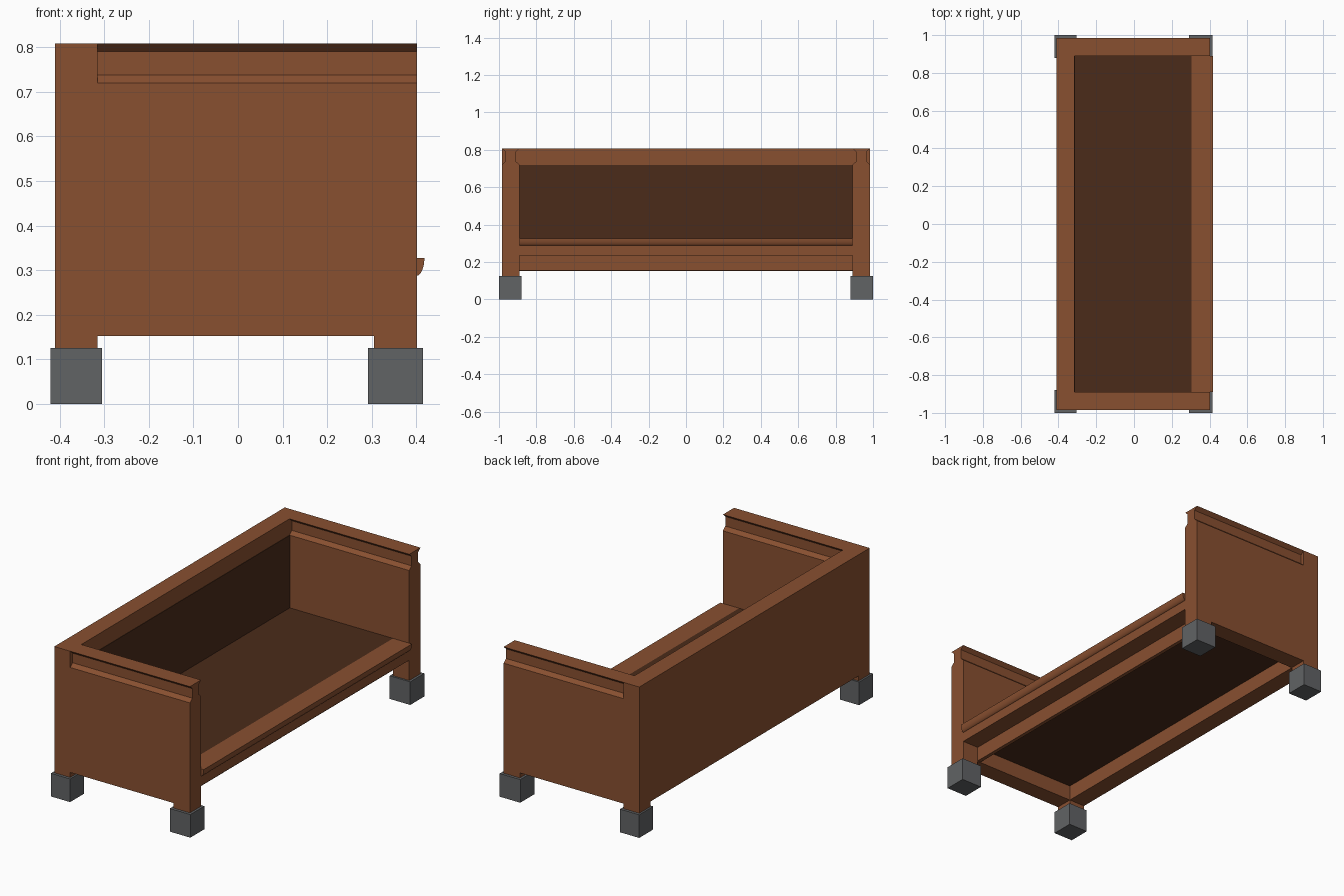
import bpy, bmesh, math

if "Cube" in bpy.data.objects:
    bpy.data.objects.remove(bpy.data.objects["Cube"])


def material(name, rgb):
    m = bpy.data.materials.new(name)
    m.diffuse_color = (*rgb, 1)
    m.use_nodes = True
    m.node_tree.nodes["Principled BSDF"].inputs["Base Color"].default_value = m.diffuse_color
    return m


WOOD = material("wood", (0.25, 0.08, 0.03))
DARK = material("dark_panel", (0.07, 0.024, 0.01))
GREY = material("foot_grey", (0.12, 0.125, 0.13))


def prism(name, pts, vec, mat):
    """Extrude a closed 3D outline along vec."""
    bm = bmesh.new()
    face = bm.faces.new([bm.verts.new(p) for p in pts])
    ext = bmesh.ops.extrude_face_region(bm, geom=[face], use_keep_orig=True)
    moved = [g for g in ext["geom"] if isinstance(g, bmesh.types.BMVert)]
    bmesh.ops.translate(bm, verts=moved, vec=vec)
    bmesh.ops.recalc_face_normals(bm, faces=bm.faces)
    me = bpy.data.meshes.new(name)
    bm.to_mesh(me)
    bm.free()
    me.materials.append(mat)
    ob = bpy.data.objects.new(name, me)
    bpy.context.collection.objects.link(ob)
    return ob


def box(name, x, y, z, mat):
    pts = [(x[0], y[0], z[0]), (x[1], y[0], z[0]), (x[1], y[1], z[0]), (x[0], y[1], z[0])]
    return prism(name, pts, (0, 0, z[1] - z[0]), mat)


# Back board with dark inner panel
box("back_board", (-0.41, -0.315), (-0.985, 0.985), (0.152, 0.808), WOOD)
box("back_panel", (-0.32, -0.313), (-0.89, 0.89), (0.327, 0.72), DARK)

# Seat panel, front slab and recessed front rail
box("seat_panel", (-0.315, 0.305), (-0.89, 0.89), (0.235, 0.327), DARK)
box("front_slab", (0.305, 0.402), (-0.89, 0.89), (0.235, 0.327), WOOD)
box("front_rail", (0.285, 0.305), (-0.89, 0.89), (0.155, 0.235), WOOD)

# Arm profile in (y, z): grooved neck under a flared cap
half = [(0.89, 0.152), (0.89, 0.72), (0.91, 0.738), (0.91, 0.79), (0.89, 0.808)]
arm = half + [(1.875 - y, z) for y, z in reversed(half)]

# Quarter-round nosing profile in (x, z)
nose = [(0.40, 0.327)] + [
    (0.40 + 0.018 * math.cos(a), 0.327 - 0.04 * math.sin(a))
    for a in [i * math.pi / 16 for i in range(9)]]

for s, side in ((-1, "left"), (1, "right")):
    prism("arm_" + side, [(-0.315, s * y, z) for y, z in arm], (0.717, 0, 0), WOOD)
    ob = prism("nosing_" + side, [(x, 0, z) for x, z in nose], (0, s * 0.89, 0), WOOD)
    bpy.ops.object.select_all(action="DESELECT")
    ob.select_set(True)
    bpy.context.view_layer.objects.active = ob
    bpy.ops.object.shade_smooth_by_angle(angle=math.radians(35))

    # Leg stubs and block feet
    for end, leg, foot in (("back", (-0.41, -0.315), (-0.42, -0.305)),
                           ("front", (0.305, 0.402), (0.292, 0.415))):
        ly = sorted((s * 0.89, s * 0.985))
        fy = sorted((s * 0.88, s * 1.0))
        box(f"{end}_{side}_leg", leg, ly, (0.12, 0.152), WOOD)
        box(f"{end}_{side}_foot", foot, fy, (0, 0.125), GREY)
